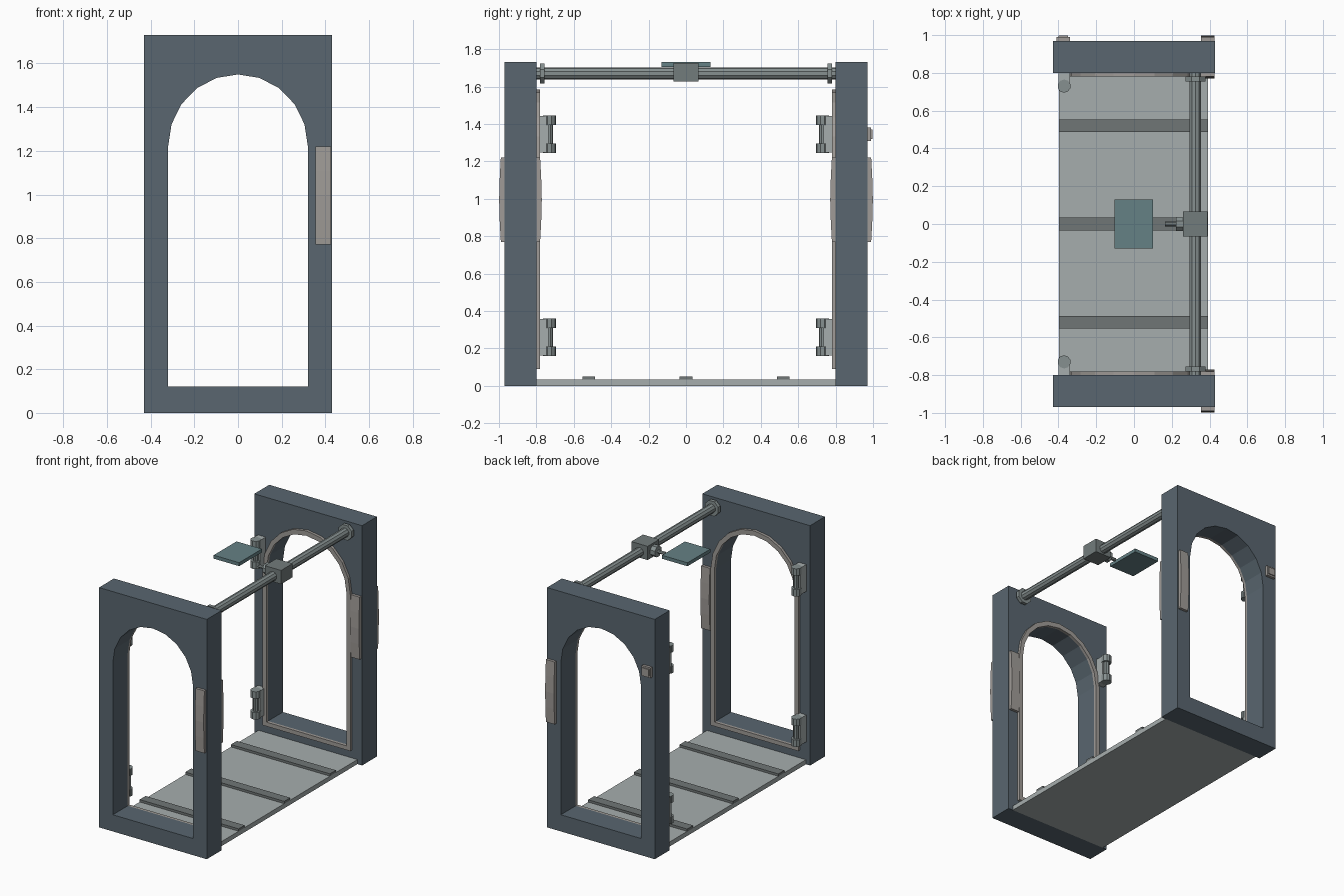
import bpy, bmesh, math
from mathutils import Matrix

if "Cube" in bpy.data.objects:
    bpy.data.objects.remove(bpy.data.objects["Cube"])


def material(name, rgb):
    m = bpy.data.materials.new(name)
    m.diffuse_color = (*rgb, 1)
    m.use_nodes = True
    m.node_tree.nodes["Principled BSDF"].inputs["Base Color"].default_value = m.diffuse_color
    return m


DARK = material("dark_slate", (0.10, 0.133, 0.16))
FLOOR = material("floor_grey", (0.38, 0.42, 0.42))
STRIP = material("strip_grey", (0.16, 0.18, 0.18))
TRIM = material("warm_grey", (0.35, 0.33, 0.31))
METAL = material("metal_grey", (0.24, 0.28, 0.28))
BLOCK = material("block_grey", (0.17, 0.20, 0.20))
PLATE = material("plate_teal", (0.13, 0.22, 0.235))


def finish(name, bm, mat):
    bmesh.ops.recalc_face_normals(bm, faces=bm.faces)
    me = bpy.data.meshes.new(name)
    bm.to_mesh(me)
    bm.free()
    me.materials.append(mat)
    ob = bpy.data.objects.new(name, me)
    bpy.context.collection.objects.link(ob)
    return ob


def box(name, x, y, z, mat):
    bm = bmesh.new()
    bmesh.ops.create_cube(bm, size=1)
    for v in bm.verts:
        v.co = [(a + b) / 2 + c * (b - a) for c, (a, b) in zip(v.co, (x, y, z))]
    return finish(name, bm, mat)


def cylinder(name, centre, radius, depth, axis, sides, mat, turn=0):
    bm = bmesh.new()
    rot = {"X": Matrix.Rotation(math.pi / 2, 4, "Y"),
           "Y": Matrix.Rotation(math.pi / 2, 4, "X"),
           "Z": Matrix.Identity(4)}[axis]
    bmesh.ops.create_cone(bm, cap_ends=True, segments=sides, radius1=radius, radius2=radius, depth=depth,
                          matrix=Matrix.Translation(centre) @ rot @ Matrix.Rotation(turn, 4, "Z"))
    return finish(name, bm, mat)


def ring(name, inner, outer, y0, y1, mat):
    """Flat frame between two matching outlines in x/z."""
    bm = bmesh.new()
    loops = [[bm.verts.new((x, y, z)) for x, z in pts]
             for y, pts in ((y0, inner), (y0, outer), (y1, outer), (y1, inner))]
    n = len(inner)
    for a in range(4):
        p, q = loops[a], loops[(a + 1) % 4]
        for i in range(n):
            j = (i + 1) % n
            bm.faces.new((p[i], p[j], q[j], q[i]))
    return finish(name, bm, mat)


def arch(w, bottom, rise):
    arc = [(w * math.cos(math.pi * k / 10), 1.22 + rise * math.sin(math.pi * k / 10)) for k in range(11)]
    return [(w, bottom)] + arc + [(-w, bottom)]


def bowed_panel(name, x0, x1, y, direction, mat):
    """Four-segment grip pad, gently bowed away from the wall."""
    bm = bmesh.new()
    zs = [0.77 + 0.1125 * i for i in range(5)]
    bow = [0.022, 0.028, 0.031, 0.028, 0.022]
    prof = [(y, z) for z in zs] + [(y + direction * b, z) for b, z in reversed(list(zip(bow, zs)))]
    sides = [[bm.verts.new((x, py, pz)) for py, pz in prof] for x in (x0, x1)]
    for i in range(10):
        j = (i + 1) % 10
        bm.faces.new((sides[0][i], sides[0][j], sides[1][j], sides[1][i]))
    for s in sides:
        for i in range(4):
            bm.faces.new((s[i], s[i + 1], s[8 - i], s[9 - i]))
    return finish(name, bm, mat)


# Outer outline of the door frames, matched point by point to the arch
right = [(0.43, 0), (0.43, 1.22), (0.43, 1.45), (0.43, 1.73), (0.26, 1.73), (0.12, 1.73)]
frame_outer = right + [(0, 1.73)] + [(-x, z) for x, z in reversed(right)]
opening = arch(0.32, 0.12, 0.33)

for s, end in ((-1, "front"), (1, "back")):
    # Door frame and its inner trim
    ring(f"{end}_door_frame", opening, frame_outer, s * 0.80, s * 0.97, DARK)
    ring(f"{end}_door_trim", opening, arch(0.35, 0.09, 0.365), s * 0.78, s * 0.80, TRIM)
    # Grip pads inside and outside
    bowed_panel(f"{end}_outer_grip", 0.355, 0.425, s * 0.968, s, TRIM)
    bowed_panel(f"{end}_inner_grip", 0.355, 0.425, s * 0.802, -s, TRIM)
    # Rail end flange
    cylinder(f"{end}_rail_flange", (0.325, s * 0.768, 1.67), 0.057, 0.025, "Y", 8, METAL, math.pi / 8)
    # Hinges
    for z, lvl in ((0.26, "lower"), (1.345, "upper")):
        box(f"{end}_{lvl}_hinge_leaf", (-0.40, -0.34), sorted((s * 0.735, s * 0.80)),
            (z - 0.097, z + 0.097), FLOOR)
        cylinder(f"{end}_{lvl}_hinge_pin", (-0.37, s * 0.73, z), 0.02, 0.19, "Z", 10, METAL)
        for d in (-1, 1):
            cylinder(f"{end}_{lvl}_hinge_knuckle", (-0.37, s * 0.73, z + d * 0.075), 0.035, 0.05, "Z", 10, METAL)

# Floor and cross strips
box("floor", (-0.397, 0.393), (-0.80, 0.80), (0, 0.033), FLOOR)
for y in (-0.52, 0, 0.52):
    box("floor_strip", (-0.397, 0.393), (y - 0.034, y + 0.034), (0.03, 0.05), STRIP)

# Overhead rail with sliding block, arm and plate
cylinder("overhead_rail", (0.325, 0, 1.67), 0.032, 1.61, "Y", 10, METAL)
box("slider_block", (0.26, 0.39), (-0.066, 0.066), (1.628, 1.727), BLOCK)
cylinder("arm_collar", (0.242, 0, 1.675), 0.04, 0.04, "X", 8, METAL, math.pi / 8)
cylinder("arm_pin", (0.20, 0, 1.675), 0.012, 0.07, "X", 8, METAL)
box("hanging_plate", (-0.103, 0.10), (-0.13, 0.13), (1.705, 1.73), PLATE)

# Small button block on the outside of the back frame
box("button_base", (-0.41, -0.34), (0.968, 0.99), (1.308, 1.382), TRIM)
box("button_face", (-0.40, -0.35), (0.985, 0.997), (1.32, 1.37), TRIM)
